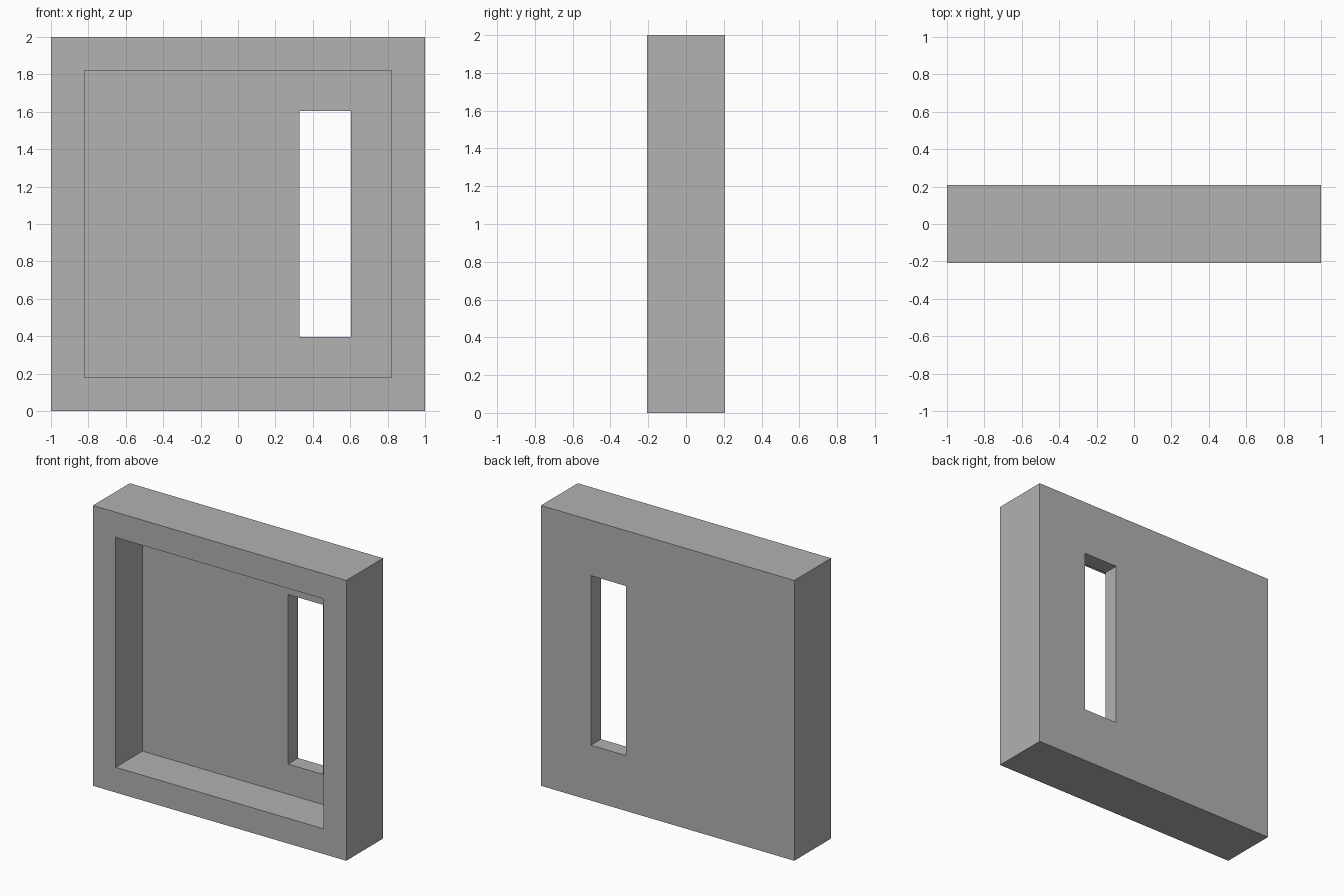
import bpy

default = bpy.data.objects.get("Cube")
if default:
    bpy.data.objects.remove(default, do_unlink=True)

DEPTH = 0.415
FRONT, BACK = -DEPTH / 2, DEPTH / 2
PANEL_FRONT = FRONT + 0.302

grey = bpy.data.materials.new("plain grey")
grey.use_nodes = True
colour = (0.445, 0.445, 0.445, 1)
grey.diffuse_color = colour
grey.node_tree.nodes["Principled BSDF"].inputs["Base Color"].default_value = colour


def box(name, x, y, z):
    """Box spanning the given (low, high) range on each axis."""
    spans = (x, y, z)
    bpy.ops.mesh.primitive_cube_add(size=1, location=[(a + b) / 2 for a, b in spans])
    obj = bpy.context.object
    obj.name = name
    obj.scale = [b - a for a, b in spans]
    bpy.ops.object.transform_apply(location=True, rotation=False, scale=True)
    obj.data.materials.append(grey)
    return obj


def cut(target, cutter):
    """Subtract the cutter from the target, then discard the cutter."""
    cutter.hide_render = True
    mod = target.modifiers.new("cut", 'BOOLEAN')
    mod.operation = 'DIFFERENCE'
    mod.solver = 'EXACT'
    mod.object = cutter
    bpy.context.view_layer.objects.active = target
    bpy.ops.object.modifier_apply(modifier=mod.name)
    bpy.data.objects.remove(cutter, do_unlink=True)


# Square block with a shallow tray recessed into its front
block = box("recessed_wall_panel", (-1, 1), (FRONT, BACK), (0, 2))
cut(block, box("recess_cutter", (-0.82, 0.82), (FRONT - 0.1, PANEL_FRONT), (0.18, 1.82)))

# Tall slot through the back panel
cut(block, box("slot_cutter", (0.33, 0.605), (FRONT - 0.1, BACK + 0.1), (0.395, 1.605)))
